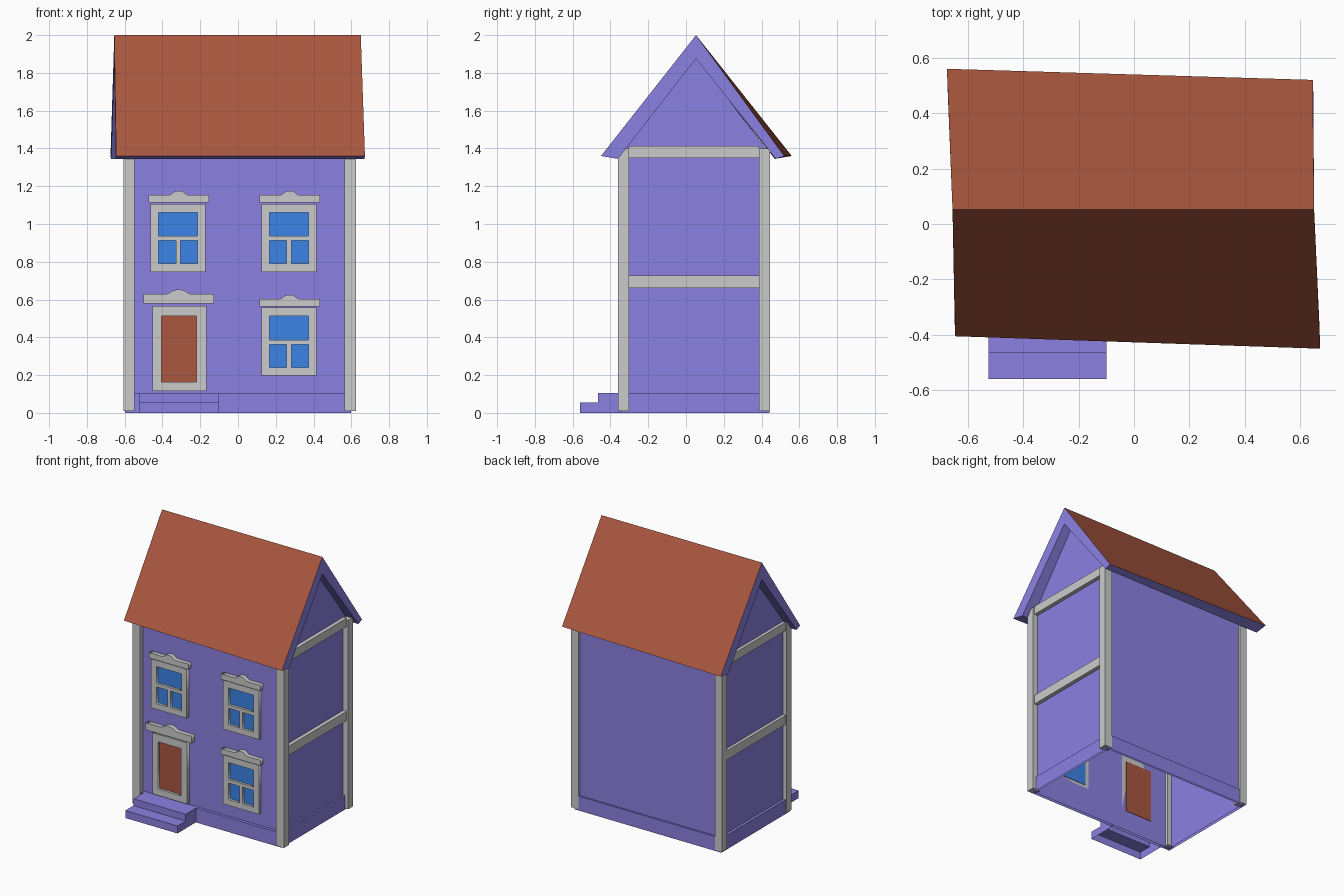
import bpy, bmesh
from math import pi
from mathutils import Matrix

if "Cube" in bpy.data.objects:
    bpy.data.objects.remove(bpy.data.objects["Cube"])


def material(name, rgb):
    m = bpy.data.materials.new(name)
    m.diffuse_color = (*rgb, 1)
    m.use_nodes = True
    m.node_tree.nodes["Principled BSDF"].inputs["Base Color"].default_value = m.diffuse_color
    return m


PURPLE = material("wall_paint", (0.26, 0.22, 0.76))
BROWN = material("roof_tile", (0.4, 0.095, 0.05))
BLUE = material("glass", (0.045, 0.23, 0.8))


def link(name, mesh, *mats):
    for m in mats:
        mesh.materials.append(m)
    ob = bpy.data.objects.new(name, mesh)
    bpy.context.collection.objects.link(ob)
    return ob


def from_faces(name, verts, faces, *mats):
    me = bpy.data.meshes.new(name)
    me.from_pydata(verts, [], faces)
    bm = bmesh.new()
    bm.from_mesh(me)
    bmesh.ops.recalc_face_normals(bm, faces=bm.faces)
    bm.to_mesh(me)
    bm.free()
    return link(name, me, *mats)


def box(name, x0, x1, y0, y1, z0, z1, *mats):
    verts = [(x, y, z) for z in (z0, z1) for x, y in ((x0, y0), (x1, y0), (x1, y1), (x0, y1))]
    faces = [(0, 1, 2, 3), (4, 5, 6, 7)] + [(i, (i + 1) % 4, (i + 1) % 4 + 4, i + 4) for i in range(4)]
    return from_faces(name, verts, faces, *mats)


def rect(x0, x1, z0, z1):
    return [(x0, z0), (x1, z0), (x1, z1), (x0, z1)]


def plate(name, loops, y0, y1, *mats):
    """Flat front-facing panel; loops after the first become holes."""
    cu = bpy.data.curves.new(name, 'CURVE')
    cu.dimensions, cu.fill_mode, cu.extrude = '2D', 'BOTH', (y1 - y0) / 2
    for pts in loops:
        sp = cu.splines.new('POLY')
        sp.points.add(len(pts) - 1)
        for p, (x, z) in zip(sp.points, pts):
            p.co = (x, z, 0, 1)
        sp.use_cyclic_u = True
    tmp = bpy.data.objects.new(name + "_curve", cu)
    bpy.context.collection.objects.link(tmp)
    bpy.context.view_layer.update()
    me = bpy.data.meshes.new_from_object(tmp.evaluated_get(bpy.context.evaluated_depsgraph_get()))
    bpy.data.objects.remove(tmp)
    me.transform(Matrix.Translation((0, (y0 + y1) / 2, 0)) @ Matrix.Rotation(pi / 2, 4, 'X'))
    me.materials.clear()
    return link(name, me, *mats)


def cornice(name, cx, z, half, height, bump):
    top = z + height
    right = [(half, z), (half, top), (bump, top), (bump * 0.8, top + 0.004),
             (bump * 0.5, top + 0.017), (bump * 0.2, top + 0.022)]
    pts = [(cx + x, h) for x, h in right] + [(cx - x, h) for x, h in reversed(right)]
    plate(name, [pts], -0.358, WY0 + 0.005)


# Wall limits
WX0, WX1, WY0, WY1 = -0.578, 0.585, -0.325, 0.43
RIDGE = 0.053

# Hollow wall shell with gables
prof = [(WY0, 0), (WY0, 1.39), (RIDGE, 1.885), (WY1, 1.39), (WY1, 0)]
from_faces("walls", [(x, y, z) for x in (WX0, WX1) for y, z in prof],
           [(0, 1, 2, 3, 4), (5, 6, 7, 8, 9), (0, 1, 6, 5), (3, 4, 9, 8)], PURPLE)

# Plinth band around the foot of the walls
outer = [(-0.598, -0.347), (0.598, -0.347), (0.598, 0.443), (-0.598, 0.443)]
inner = [(WX0, WY0), (WX1, WY0), (WX1, WY1), (WX0, WY1)]
rings = [(x, y, 0) for x, y in outer] + [(x, y, 0.105) for x, y in outer] + [(x, y, 0.105) for x, y in inner]
from_faces("plinth", rings, [(r + i, r + (i + 1) % 4, r + 4 + (i + 1) % 4, r + 4 + i)
                             for r in (0, 4) for i in range(4)], PURPLE)

# Corner posts
for side, x0, x1 in (("left", -0.605, -0.547), ("right", 0.563, 0.625)):
    box(f"front_{side}_post", x0, x1, -0.36, -0.302, 0.01, 1.4)
    box(f"back_{side}_post", x0, x1, 0.387, 0.445, 0.01, 1.4)

# Side belts between the posts
for level, z0, z1 in (("lower", 0.66, 0.727), ("upper", 1.35, 1.412)):
    box(f"right_{level}_belt", WX1 - 0.01, 0.613, -0.302, 0.387, z0, z1)
    box(f"left_{level}_belt", -0.6, WX0 + 0.01, -0.302, 0.387, z0, z1)

# Slightly skewed roof: eave, inner eave and ridge points at each end
left = [(-0.655, RIDGE, 2), (-0.645, -0.405, 1.36), (-0.647, -0.36, 1.345),
        (-0.655, RIDGE, 1.875), (-0.672, 0.47, 1.345), (-0.675, 0.56, 1.36)]
right = [(0.65, RIDGE, 2), (0.672, -0.45, 1.36), (0.669, -0.36, 1.345),
         (0.65, RIDGE, 1.875), (0.647, 0.475, 1.345), (0.645, 0.52, 1.36)]
roof = from_faces("roof", left + right,
                  [(i, (i + 1) % 6, (i + 1) % 6 + 6, i + 6) for i in range(6)]
                  + [(e, e + 1, e + 2, e + 3) for e in (0, 6)]
                  + [(e, e + 3, e + 4, e + 5) for e in (0, 6)], PURPLE, BROWN)
for i in (0, 5):
    roof.data.polygons[i].material_index = 1

# Windows: frame with three openings, glass behind, cornice above
for name, cx, z in (("upper_left", -0.317, 0.747), ("upper_right", 0.27, 0.747), ("lower_right", 0.27, 0.197)):
    loops = [rect(cx - 0.145, cx + 0.145, z, z + 0.36),
             rect(cx - 0.103, cx + 0.103, z + 0.19, z + 0.315),
             rect(cx - 0.103, cx - 0.012, z + 0.043, z + 0.165),
             rect(cx + 0.012, cx + 0.103, z + 0.043, z + 0.165)]
    plate(f"{name}_window_frame", loops, -0.35, WY0)
    box(f"{name}_glass", cx - 0.12, cx + 0.12, WY0 - 0.007, WY0 + 0.003, z + 0.02, z + 0.34, BLUE)
    cornice(f"{name}_window_cornice", cx + 0.003, z + 0.366, 0.16, 0.04, 0.05)

# Door with frame and cornice
plate("door_frame", [rect(-0.452, -0.168, 0.117, 0.567), rect(-0.405, -0.22, 0.164, 0.512)], -0.35, WY0)
box("door", -0.42, -0.205, WY0 - 0.007, WY0 + 0.003, 0.15, 0.53, BROWN)
cornice("door_cornice", -0.314, 0.578, 0.186, 0.052, 0.063)

# Entrance steps, hollow underneath
steps = [(-0.56, 0), (-0.56, 0.055), (-0.465, 0.055), (-0.465, 0.105), (-0.34, 0.105), (-0.34, 0)]
from_faces("entrance_steps", [(x, y, z) for x in (-0.525, -0.1) for y, z in steps],
           [tuple(range(6)), tuple(range(6, 12))] + [(i, i + 1, i + 7, i + 6) for i in range(4)], PURPLE)
